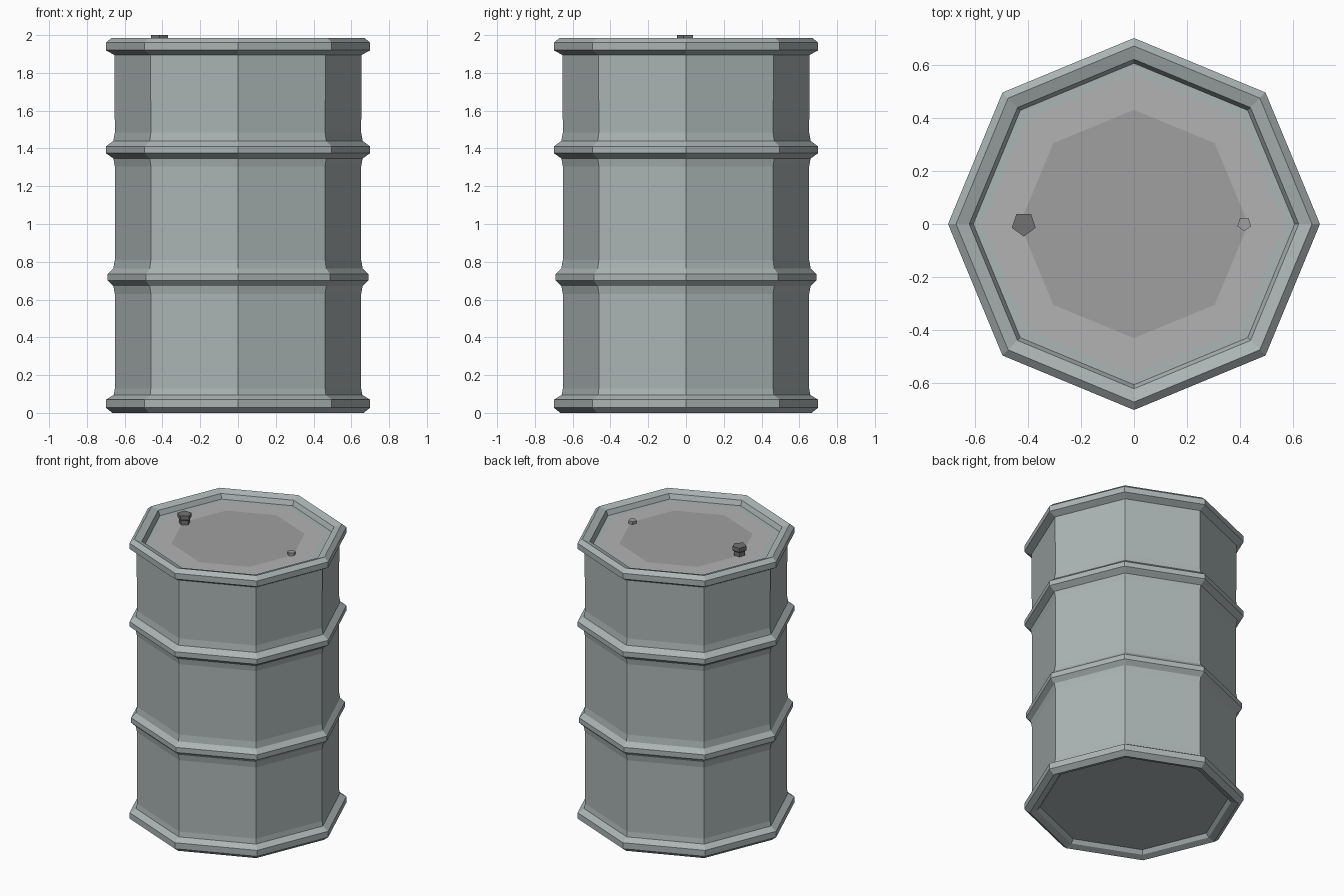
import bpy, bmesh
from math import pi, cos, sin

if "Cube" in bpy.data.objects:
    bpy.data.objects.remove(bpy.data.objects["Cube"])


def material(name, rgb):
    m = bpy.data.materials.new(name)
    m.diffuse_color = (*rgb, 1)
    m.use_nodes = True
    m.node_tree.nodes["Principled BSDF"].inputs["Base Color"].default_value = m.diffuse_color
    return m


STEEL = material("steel", (0.41, 0.46, 0.46))
LID = material("lid_grey", (0.45, 0.45, 0.45))
WORN = material("worn_grey", (0.35, 0.35, 0.35))
DARK = material("dark_grey", (0.17, 0.17, 0.17))


def lathe(name, profile, sides, mats, centre=(0, 0), turn=0.0):
    """Spin (radius, z, material index) points bottom to top; caps close both ends."""
    bm = bmesh.new()
    rings = []
    for r, z, _ in profile:
        rings.append([bm.verts.new((centre[0] + r * cos(turn + 2 * pi * i / sides),
                                    centre[1] + r * sin(turn + 2 * pi * i / sides), z))
                      for i in range(sides)])
    for k in range(len(rings) - 1):
        a, b = rings[k], rings[k + 1]
        for i in range(sides):
            j = (i + 1) % sides
            bm.faces.new((a[i], a[j], b[j], b[i])).material_index = profile[k][2]
    bm.faces.new(rings[0][::-1]).material_index = profile[0][2]
    bm.faces.new(rings[-1]).material_index = profile[-1][2]
    bmesh.ops.recalc_face_normals(bm, faces=bm.faces[:])
    mesh = bpy.data.meshes.new(name)
    bm.to_mesh(mesh)
    bm.free()
    for m in mats:
        mesh.materials.append(m)
    ob = bpy.data.objects.new(name, mesh)
    bpy.context.collection.objects.link(ob)
    return ob


def hoop(z, r):
    """Chamfered hoop with slight flare of the wall on either side."""
    return [(0.652, z - 0.09, 0), (0.66, z - 0.048, 0), (r, z - 0.02, 0),
            (r, z + 0.015, 0), (0.66, z + 0.045, 0), (0.652, z + 0.09, 0)]


# Octagonal drum: recessed base, bottom rim, two hoops, top rim, recessed lid
drum = [(0.43, 0.04, 0), (0.60, 0.04, 0), (0.62, 0.015, 0), (0.665, 0.0, 0),
        (0.70, 0.028, 0), (0.70, 0.07, 0), (0.658, 0.095, 0), (0.652, 0.13, 0)]
drum += hoop(0.72, 0.69) + hoop(1.395, 0.70)
drum += [(0.655, 1.895, 0), (0.70, 1.92, 0), (0.70, 1.96, 0), (0.67, 1.985, 0),
         (0.62, 1.968, 0), (0.605, 1.935, 0), (0.565, 1.935, 1), (0.43, 1.935, 2)]
lathe("drum", drum, 8, [STEEL, LID, WORN])

# Five-sided caps on the lid: a flanged bung and a small vent
lathe("bung", [(0.038, 1.925, 0), (0.038, 1.965, 0), (0.047, 1.972, 0), (0.047, 2.0, 0)],
      5, [DARK], (-0.415, 0), -pi / 2)
lathe("vent_cap", [(0.027, 1.925, 0), (0.027, 1.955, 0)], 5, [WORN], (0.415, 0), -pi / 2)
